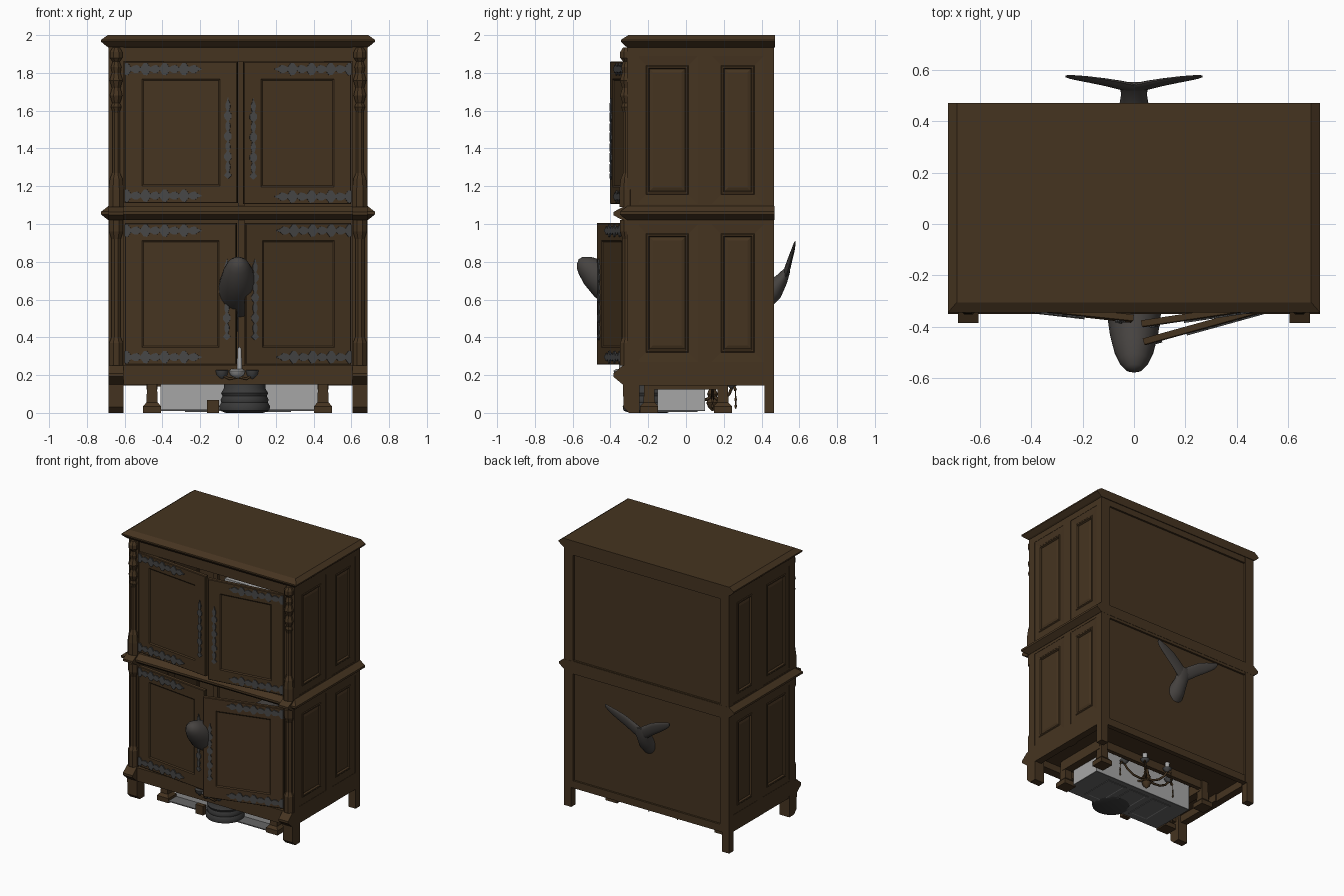
import bpy, bmesh, math
from mathutils import Vector, Matrix

if "Cube" in bpy.data.objects:
    bpy.data.objects.remove(bpy.data.objects["Cube"])


def material(name, c):
    m = bpy.data.materials.new(name)
    m.diffuse_color = (*c, 1)
    m.use_nodes = True
    m.node_tree.nodes["Principled BSDF"].inputs["Base Color"].default_value = m.diffuse_color
    return m


WOOD = material("dark_wood", (.06, .034, .0145))
IRON = material("iron_grey", (.062, .062, .062))
SKIN = material("whale_grey", (.062, .056, .052))
PALE = material("pale_grey", (.38, .38, .38))
SOOT = material("soot_grey", (.042, .042, .042))
STONE = material("mid_grey", (.13, .13, .13))


def frame(origin, u, v, n):
    m = Matrix((u, v, n)).transposed().to_4x4()
    m.translation = origin
    return m


def loft(name, rings, mat, M=None, smooth=False):
    """Bridge closed rings of equal length and cap both ends."""
    bm = bmesh.new()
    vs = [[bm.verts.new(p) for p in r] for r in rings]
    n = len(rings[0])
    for a, b in zip(vs, vs[1:]):
        for i in range(n):
            bm.faces.new((a[i], a[(i + 1) % n], b[(i + 1) % n], b[i]))
    bm.faces.new(vs[0])
    bm.faces.new(vs[-1])
    if M:
        bm.transform(M)
    bmesh.ops.recalc_face_normals(bm, faces=bm.faces)
    me = bpy.data.meshes.new(name)
    bm.to_mesh(me)
    bm.free()
    me.materials.append(mat)
    ob = bpy.data.objects.new(name, me)
    bpy.context.collection.objects.link(ob)
    if smooth:
        bpy.ops.object.select_all(action='DESELECT')
        ob.select_set(True)
        bpy.context.view_layer.objects.active = ob
        bpy.ops.object.shade_smooth_by_angle(angle=math.radians(45))
    return ob


def rect(x0, x1, y0, y1, z):
    return [(x0, y0, z), (x1, y0, z), (x1, y1, z), (x0, y1, z)]


def box(name, x0, x1, y0, y1, z0, z1, mat=WOOD):
    return loft(name, [rect(x0, x1, y0, y1, z0), rect(x0, x1, y0, y1, z1)], mat)


def panel(name, M, u0, u1, v0, v1, steps, mat=WOOD):
    """Nested rectangles: each step is (inset, height)."""
    return loft(name, [rect(u0 + i, u1 - i, v0 + i, v1 - i, h) for i, h in steps], mat, M)


def turned(name, cx, cy, prof, mat, n=16, smooth=True):
    off = math.pi / n
    rings = [[(cx + r * math.cos(2 * math.pi * i / n + off), cy + r * math.sin(2 * math.pi * i / n + off), z)
              for i in range(n)] for r, z in prof]
    return loft(name, rings, mat, smooth=smooth)


def tube(name, pts, r, mat):
    cu = bpy.data.curves.new(name, 'CURVE')
    cu.dimensions = '3D'
    cu.bevel_depth = r
    cu.bevel_resolution = 1
    sp = cu.splines.new('POLY')
    sp.points.add(len(pts) - 1)
    for p, q in zip(sp.points, pts):
        p.co = (*q, 1)
    cu.materials.append(mat)
    bpy.context.collection.objects.link(bpy.data.objects.new(name, cu))


def strap(name, M, length, height, both=False):
    """Fretted iron strap along local x, leaf tips at its free end(s)."""
    n = 24
    top = []
    for i in range(n + 1):
        h = height * ((.95, 1, .3, .6, .65, .25)[i % 6])
        if i == n or (both and i == 0):
            h = height * .1
        top.append((i / n * length, h))
    ring = top + [(x, -h) for x, h in reversed(top)]
    loft(name, [[(x, y, z) for x, y in ring] for z in (-.001, .007)], IRON, M)


# carcass: walls, floor, shelves
for s, side in ((-1, "left"), (1, "right")):
    def sbox(name, a, b, *r):
        box(side + "_" + name, min(s * a, s * b), max(s * a, s * b), *r)
    sbox("wall", .63, .664, -.30, .45, .16, 1.95)
    for y0, y1 in ((-.31, -.262), (.064, .135), (.413, .467)):
        sbox("stile", .62, .685, y0, y1, .145, 1.95)
    for z0, z1 in ((.145, .27), (1.0, 1.105), (1.89, 1.95)):
        sbox("rail", .63, .684, -.305, .465, z0, z1)
    M = frame((s * .664, 0, 0), (0, 1, 0), (0, 0, 1), (s, 0, 0))
    for y0, y1 in ((-.262, .064), (.135, .413)):
        for z0, z1 in ((.27, 1.0), (1.105, 1.89)):
            panel(side + "_panel", M, y0, y1, z0, z1,
                  [(0, -.01), (0, .018), (.05, .014), (.055, .018),
                   (.064, .018), (.07, .006), (.088, .012)])
    # feet
    sbox("back_foot", .625, .685, .415, .467, 0, .15)
    x0, x1 = sorted((s * .605, s * .685))
    loft(side + "_front_foot", [rect(x0, x1, -.30, -.245, 0), rect(x0, x1, -.33, -.245, .03),
                                rect(x0, x1, -.335, -.245, .16)], WOOD)
    # corner columns with pointed collars
    for za, zb in ((.15, .25), (1.02, 1.09)):
        zm = (za + zb) / 2
        loft(side + "_collar", [rect(x0, x1, -.335, -.25, za), rect(x0, x1, -.385, -.25, zm - .008),
                                rect(x0, x1, -.385, -.25, zm + .008), rect(x0, x1, -.335, -.25, zb)], WOOD)
    cx = s * .645
    box(side + "_post", x0, x1, -.312, -.25, .2, 1.95)
    turned(side + "_lower_column", cx, -.312, [(.04, .25), (.04, .37), (.026, .4), (.026, .92), (.04, .96), (.04, 1.02)], WOOD, 8, False)
    turned(side + "_upper_column", cx, -.312, [(.044, 1.09), (.044, 1.18), (.036, 1.24), (.022, 1.27), (.022, 1.6)], WOOD, 8, False)
    turned(side + "_carved_drop", cx, -.315,
           [(.003, 1.54), (.03, 1.62), (.022, 1.64), (.036, 1.68), (.024, 1.72), (.038, 1.76), (.024, 1.8),
            (.03, 1.83), (.02, 1.86), (.036, 1.88), (.036, 1.91), (.02, 1.935)], WOOD, 8, False)
    # back stiles
    sbox("back_stile", .61, .684, .43, .467, .145, 1.95)

box("back_board", -.63, .63, .43, .452, .15, 1.95)
for z0, z1 in ((.145, .2), (1.0, 1.1), (1.89, 1.95)):
    box("back_rail", -.62, .62, .43, .466, z0, z1)
box("floor", -.66, .66, -.29, .44, .2, .225)
box("shelf", -.65, .65, -.29, .44, 1.03, 1.07)
box("front_base_rail", -.62, .62, -.335, -.27, .15, .25)
box("front_top_rail", -.62, .62, -.305, -.27, 1.86, 1.95)
box("center_post", 0, .035, -.29, -.27, .25, 1.9)

# cornice and waist moulding
B = .472
loft("cornice", [rect(-x, x, y, B, z) for x, y, z in
                 ((.686, -.305, 1.935), (.695, -.32, 1.94), (.725, -.345, 1.965), (.725, -.345, 1.975), (.69, -.305, 2.0))], WOOD)
loft("waist_moulding", [rect(-x, x, y, B - .004, z) for x, y, z in
                        ((.686, -.31, 1.02), (.725, -.35, 1.05), (.725, -.35, 1.065), (.686, -.31, 1.095))], WOOD)

# doors, slightly open, with hinge straps and lock plates
for name, s, z0, z1, w, ang in (("upper_left", -1, 1.11, 1.86, .6, 6), ("upper_right", 1, 1.105, 1.86, .575, 8.5),
                                ("lower_left", -1, .255, 1.005, .595, 6.5), ("lower_right", 1, .255, 1.005, .58, 15.5)):
    a = math.radians(ang)
    c, d = math.cos(a), math.sin(a)
    u, n, up = Vector((-s * c, -d, 0)), Vector((s * d, -c, 0)), Vector((0, 0, 1))
    o = Vector((s * .6, -.318, 0))
    panel(name + "_door", frame(o, u, up, n), 0, w, z0, z1,
          [(0, -.028), (0, -.004), (.004, 0), (.092, 0), (.1, -.006)])
    for z in (z0 + .04, z1 - .04):
        strap(name + "_hinge", frame(o + up * z, u, up, n), .41, .033)
    strap(name + "_lock_plate", frame(o + u * (w - .05) + up * (z0 + .13), up, u, n), .43, .02, True)

# whale through the cabinet: body
path = [(-.573, .8, .015, .015), (-.562, .796, .036, .034), (-.535, .78, .058, .056), (-.49, .745, .078, .08),
        (-.43, .698, .094, .1), (-.33, .645, .108, .115), (-.15, .6, .14, .14), (.05, .57, .14, .14),
        (.25, .56, .11, .1), (.38, .59, .08, .075), (.46, .65, .058, .058), (.505, .705, .05, .035),
        (.535, .755, .055, .018), (.548, .79, .035, .006)]
rings = []
for i, (y, z, rx, rn) in enumerate(path):
    a, b = path[max(i - 1, 0)], path[min(i + 1, len(path) - 1)]
    t = Vector((0, b[0] - a[0], b[1] - a[1])).normalized()
    nv = Vector((0, -t.z, t.y))
    rings.append([Vector((rx * math.cos(k * math.pi / 12), y, z)) + nv * rn * math.sin(k * math.pi / 12)
                  for k in range(24)])
loft("whale_body", rings, SKIN, smooth=True)

# whale flukes: broad thin leaf sections along x
for s in (-1, 1):
    rings = []
    for x, za, zb, yc, th in ((-.01, .69, .785, .528, .016), (.05, .72, .825, .54, .015), (.11, .765, .862, .552, .012),
                              (.17, .805, .885, .562, .01), (.22, .84, .9, .569, .008), (.25, .865, .909, .573, .006),
                              (.266, .885, .91, .575, .003)):
        zc, h = (za + zb) / 2, (zb - za) / 2
        rings.append([(s * x, yc + .2 * h * math.cos(k * math.pi / 6) + th * math.sin(k * math.pi / 6),
                       zc + h * math.cos(k * math.pi / 6)) for k in range(12)])
    loft("whale_fluke", rings, SKIN, smooth=True)

# low table and pale chest stored underneath
for x in (-.455, .45):
    for y in (-.195, .195):
        loft("table_foot", [rect(x - r, x + r, y - r, y + r, z) for r, z in
                            ((.048, 0), (.048, .035), (.03, .055), (.026, .15), (.026, .22))], WOOD)
    box("table_beam", x - .03, x + .03, -.2, .2, .125, .2)
box("table_back_beam", -.455, .45, .18, .21, .14, .2)
box("chest", -.41, .42, -.15, .1, .016, .2, PALE)
box("chest_bottom", -.41, .42, -.24, .1, .01, .017, STONE)
for x in (-.2, 0, .2):
    panel("chest_bottom_panel", frame((0, 0, .01), (1, 0, 0), (0, 1, 0), (0, 0, -1)),
          x - .08, x + .08, -.2, .06, [(0, -.003), (0, .004), (.015, .004), (.02, .001)], STONE)
box("stored_chest_upper", .07, .55, -.26, .3, 1.35, 1.82, PALE)
box("small_block", -.165, -.1, -.27, -.235, 0, .068)

# round pot and its candle holder poking through the base rail
turned("pot", .035, -.2, [(.1, 0), (.132, .012), (.136, .035), (.124, .055), (.128, .07), (.118, .09),
                          (.125, .105), (.11, .13), (.11, .18)], SOOT, 28)
for x, y in ((-.08, -.325), (.08, -.325)):
    turned("candle_cup", x - .005, y, [(.01, .18), (.03, .2), (.036, .225), (.03, .228)], IRON, 12)
turned("candle_dish", -.005, -.34, [(.012, .185), (.036, .2), (.045, .222), (.03, .232)], PALE, 16)
tube("candle_arm", [(-.085, -.337, .2), (-.045, -.342, .18), (0, -.345, .19), (.045, -.342, .18), (.075, -.337, .2)], .007, WOOD)
turned("candle", .008, -.34, [(.014, .2), (.014, .26), (.01, .34), (.003, .35)], PALE, 10)

# chandelier hanging below the floor
cx, cy = .005, .14
turned("chandelier_stem", cx, cy, [(.004, .01), (.024, .03), (.034, .055), (.018, .075), (.03, .1), (.016, .13), (.014, .2)], WOOD, 12)
for k in range(6):
    a = k * math.pi / 3
    dx, dy = math.cos(a), .6 * math.sin(a)
    def at(r, z):
        return (cx + dx * r, cy + dy * r, z)
    tube("chandelier_arm", [at(.01, .09), at(.06, .07), at(.12, .075), at(.17, .1), at(.2, .135), at(.22, .14), at(.235, .12)], .008, WOOD)
    px, py, _ = at(.2, 0)
    turned("chandelier_cup", px, py, [(.01, .13), (.03, .15), (.032, .158)], IRON, 12)
    turned("chandelier_candle", px, py, [(.016, .155), (.018, .2)], PALE, 10)
    qx, qy, _ = at(.237, 0)
    turned("chandelier_pendant", qx, qy, [(.001, .02), (.008, .035), (.003, .05), (.007, .07), (.003, .09), (.003, .13)], WOOD, 8)
